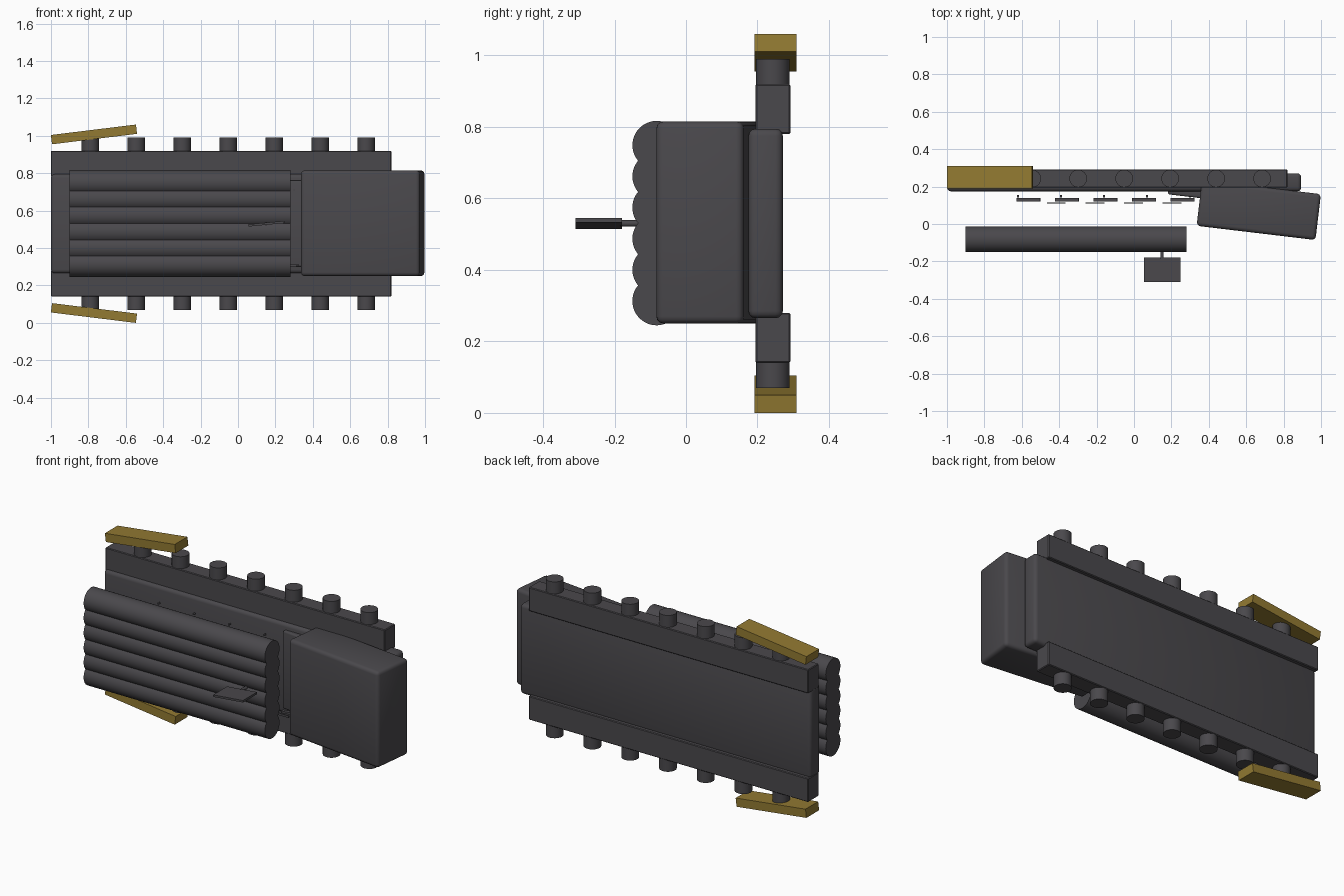
import bpy, math

if "Cube" in bpy.data.objects:
    bpy.data.objects.remove(bpy.data.objects["Cube"])

ZC = 0.53  # mirror height of the whole body


def material(name, rgb):
    m = bpy.data.materials.new(name)
    m.diffuse_color = (*rgb, 1)
    m.use_nodes = True
    m.node_tree.nodes["Principled BSDF"].inputs["Base Color"].default_value = m.diffuse_color
    return m


GREY = material("dark grey", (0.068, 0.065, 0.072))
GOLD = material("dull gold", (0.29, 0.195, 0.032))


def box(name, center, size, mat=GREY, rot=(0, 0, 0), bevel=0.0, segments=3):
    bpy.ops.mesh.primitive_cube_add(size=1, location=center)
    o = bpy.context.object
    o.name = name
    o.scale = size
    bpy.ops.object.transform_apply(location=False, rotation=False, scale=True)
    o.rotation_euler = [math.radians(a) for a in rot]
    o.data.materials.append(mat)
    if bevel:
        b = o.modifiers.new("rounded edges", 'BEVEL')
        b.width, b.segments = bevel, segments
        bpy.ops.object.modifier_apply(modifier=b.name)
        bpy.ops.object.shade_smooth_by_angle(angle=math.radians(35))
    return o


def tube(name, center, radius, length, axis='Z', sides=32):
    rot = {'X': (0, math.pi / 2, 0), 'Y': (math.pi / 2, 0, 0), 'Z': (0, 0, 0)}[axis]
    bpy.ops.mesh.primitive_cylinder_add(vertices=sides, radius=radius, depth=length,
                                        location=center, rotation=rot)
    o = bpy.context.object
    o.name = name
    o.data.materials.append(GREY)
    bpy.ops.object.shade_smooth_by_angle(angle=math.radians(35))
    return o


# Central deck slab
box("deck", (-0.053, 0.223, ZC), (1.893, 0.096, 0.53), bevel=0.02)

# Mirrored rails, studs and slanted gold end guards
for side, label in ((1, "upper"), (-1, "lower")):
    box(f"{label}_rail", (-0.09, 0.243, ZC + side * 0.32), (1.82, 0.098, 0.14), bevel=0.004, segments=1)
    for i in range(7):
        tube(f"{label}_stud_{i + 1}", (-0.79 + i * 0.2458, 0.243, ZC + side * 0.405),
             0.047, 0.11)
    box(f"{label}_end_guard", (-0.77, 0.25, ZC + side * 0.4775), (0.458, 0.118, 0.05),
        GOLD, rot=(0, -7 * side, 0))

# Tilted cabin block and the thin panel behind it
box("cabin", (0.667, 0.075, 0.5325), (0.64, 0.247, 0.565), rot=(0, 0, -6.8), bevel=0.02)
box("back_panel", (0.45, 0.147, ZC), (0.54, 0.04, 0.46), rot=(0, 0, -6.8), bevel=0.01)

# Stack of six long tubes
for i in range(6):
    tube(f"long_tube_{i + 1}", (-0.31, -0.082, 0.313 + i * 0.0872), 0.068, 1.18, 'X', 48)

# Paddle on a short stem
tube("paddle_stem", (0.15, -0.125, ZC), 0.009, 0.12, 'Y', 16)
box("paddle", (0.152, -0.244, ZC), (0.195, 0.13, 0.012), rot=(0, -5.5, 0))

# Small plates and pins hidden between tubes and deck
for i in range(5):
    x = -0.565 + i * 0.206
    box(f"small_plate_{i + 1}", (x, 0.13, 0.305), (0.128, 0.02, 0.012), rot=(0, -4, 0))
    box(f"thin_plate_{i + 1}", (x + 0.15, 0.112, 0.29), (0.1, 0.007, 0.012))
    tube(f"pin_{i + 1}", (-0.62 + i * 0.23, 0.148, 0.71), 0.006, 0.012, 'Y', 12)
